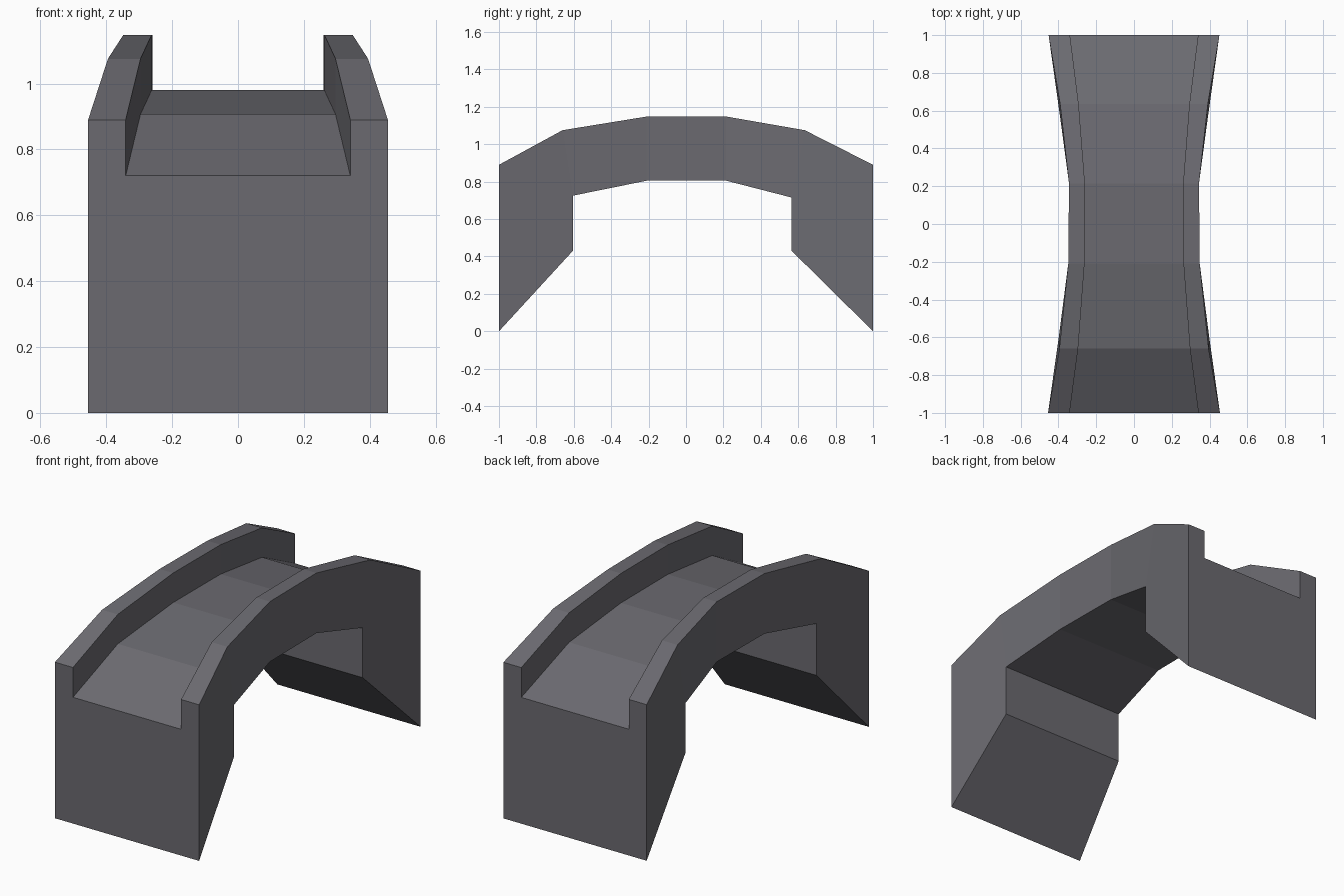
import bpy, bmesh

if "Cube" in bpy.data.objects:
    bpy.data.objects.remove(bpy.data.objects["Cube"])

# Stations along the bridge: top y, parapet z, deck z, outer and inner half widths
TOP = [(-1.0, 0.89, 0.72, 0.455, 0.341),
       (-0.66, 1.075, 0.907, 0.395, 0.296),
       (-0.21, 1.148, 0.98, 0.348, 0.262),
       (0.215, 1.148, 0.98, 0.344, 0.26),
       (0.635, 1.075, 0.907, 0.391, 0.293),
       (1.0, 0.89, 0.72, 0.452, 0.339)]
# Underside of the arch at the same stations: y, z, half width
UNDER = [(-1.0, 0.0, 0.455), (-0.605, 0.725, 0.399), (-0.21, 0.805, 0.348),
         (0.215, 0.805, 0.344), (0.565, 0.715, 0.391), (1.0, 0.0, 0.452)]
FOOT_Z = 0.43  # where each abutment's inner wall meets its sloped base

stone = bpy.data.materials.new("dark grey stone")
stone.diffuse_color = (0.147, 0.144, 0.162, 1)
stone.use_nodes = True
stone.node_tree.nodes["Principled BSDF"].inputs["Base Color"].default_value = stone.diffuse_color

bm = bmesh.new()


def pair(x, y, z):
    """Left and right copies of a point."""
    return bm.verts.new((-x, y, z)), bm.verts.new((x, y, z))


rims = [pair(xo, y, zp) for y, zp, zd, xo, xi in TOP]
lips = [pair(xi, y, zp) for y, zp, zd, xo, xi in TOP]
deck = [pair(xi, y, zd) for y, zp, zd, xo, xi in TOP]
under = [pair(x, y, z) for y, z, x in UNDER]
feet = {i: pair(UNDER[i][2], UNDER[i][0], FOOT_Z) for i in (1, 4)}


def strip(a, b):
    bm.faces.new((a[0], a[1], b[1], b[0]))


for i in range(5):
    j = i + 1
    strip(deck[i], deck[j])                      # walkway
    for s in (0, 1):                             # parapet tops and inner walls
        bm.faces.new((rims[i][s], lips[i][s], lips[j][s], rims[j][s]))
        bm.faces.new((lips[i][s], deck[i][s], deck[j][s], lips[j][s]))
        side = [rims[i][s], rims[j][s], under[j][s], under[i][s]]
        if i == 0:
            side.insert(3, feet[1][s])
        if i == 4:
            side.insert(3, feet[4][s])
        bm.faces.new(side)                       # outer side
    if 0 < i < 4:
        strip(under[i], under[j])                # arch soffit

# Abutment inner walls, sloped bases and end walls
for end, k in ((0, 1), (5, 4)):
    strip(under[k], feet[k])
    strip(feet[k], under[end])
    bm.faces.new((under[end][0], under[end][1], rims[end][1], lips[end][1],
                  deck[end][1], deck[end][0], lips[end][0], rims[end][0]))

bmesh.ops.recalc_face_normals(bm, faces=bm.faces[:])
mesh = bpy.data.meshes.new("arched_bridge")
bm.to_mesh(mesh)
bm.free()
mesh.materials.append(stone)
bpy.context.collection.objects.link(bpy.data.objects.new("arched_bridge", mesh))
